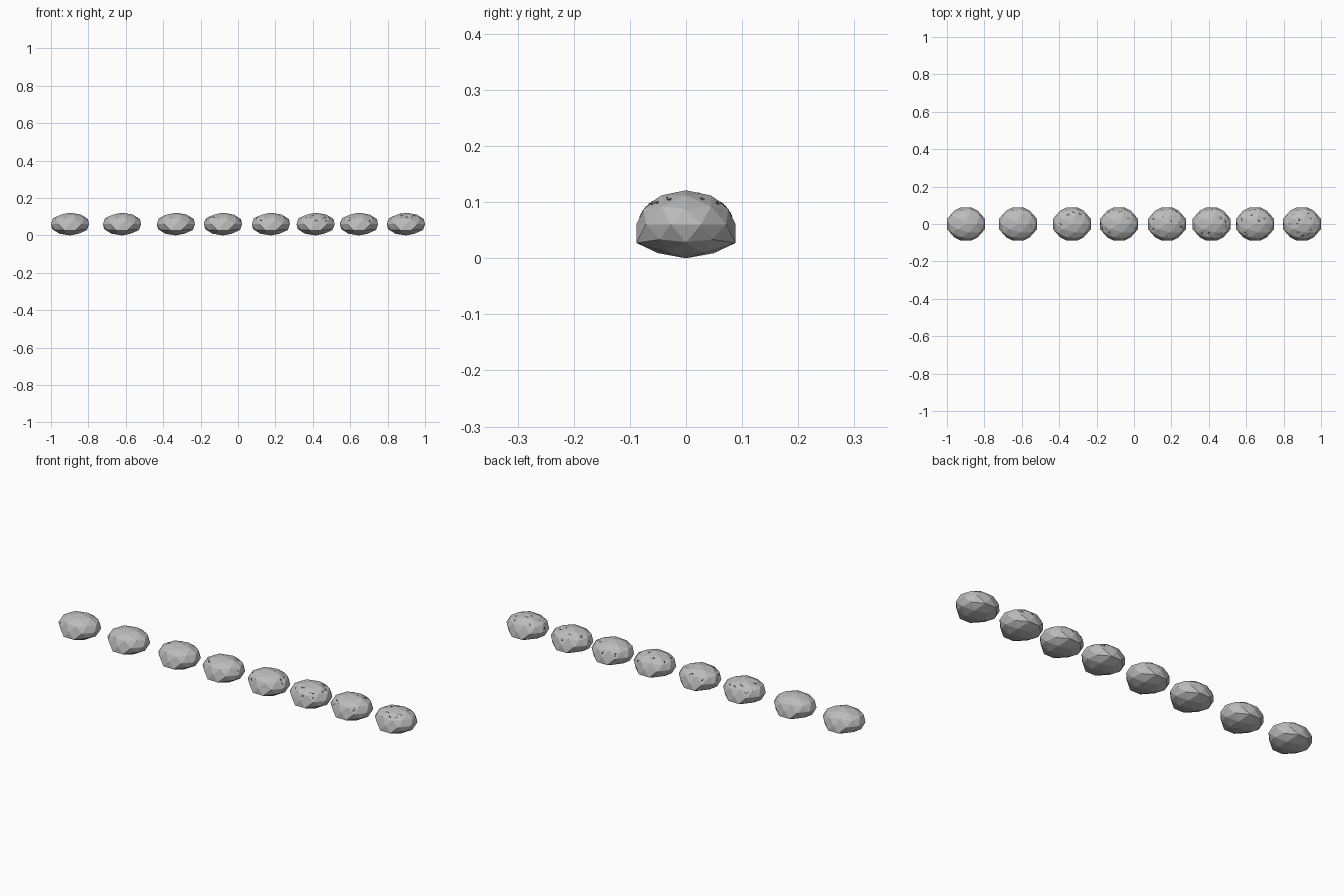
import bpy
import bmesh
import random
from mathutils import Matrix, Vector

cube = bpy.data.objects.get("Cube")
if cube:
    bpy.data.objects.remove(cube, do_unlink=True)


def make_material(name, value):
    mat = bpy.data.materials.new(name)
    mat.use_nodes = True
    colour = (value, value, value, 1)
    mat.diffuse_color = colour
    bsdf = mat.node_tree.nodes["Principled BSDF"]
    bsdf.inputs["Base Color"].default_value = colour
    bsdf.inputs["Roughness"].default_value = 0.9
    return mat


stone = make_material("stone grey", 0.5)
fleck = make_material("dark grey fleck", 0.16)

HALF_X, HALF_Y, HALF_Z = 0.107, 0.0885, 0.0605
CENTRES = [-0.898, -0.62, -0.332, -0.08, 0.176, 0.415, 0.647, 0.898]
CLUSTERS = [0, 0, 5, 8, 9, 10, 10, 11]


def add_object(name, bm, mat, x):
    mesh = bpy.data.meshes.new(name)
    bm.to_mesh(mesh)
    bm.free()
    mesh.materials.append(mat)
    obj = bpy.data.objects.new(name, mesh)
    obj.location.x = x
    bpy.context.collection.objects.link(obj)
    return obj


def rock_shape():
    """Faceted flattened stone with a belly that bulges to front and back."""
    bm = bmesh.new()
    bmesh.ops.create_icosphere(bm, subdivisions=2, radius=1)
    for v in bm.verts:
        x, y, z = v.co
        if -0.6 < z < -0.3 and abs(y) > 0.7:
            y = 1 if y > 0 else -1
            z = -0.55
        elif -0.9 < z < -0.7:
            y *= 1.12
        v.co = (x * HALF_X, y * HALF_Y, (z + 1) * HALF_Z)
    bmesh.ops.recalc_face_normals(bm, faces=bm.faces[:])
    return bm


def fleck_shape(rock, clusters, rng):
    """Clusters of tiny flattened grains lying on the upper facets."""
    bm = bmesh.new()
    rock.normal_update()
    facets = [f for f in rock.faces if f.normal.z > 0.3]
    for facet in rng.sample(facets, clusters):
        a, b, c = (v.co for v in facet.verts)
        for _ in range(5):
            w = [rng.uniform(0.3, 1) for _ in range(3)]
            spot = (a * w[0] + b * w[1] + c * w[2]) / sum(w)
            turn = Vector((0, 0, 1)).rotation_difference(facet.normal)
            size = rng.uniform(0.002, 0.0035)
            place = (Matrix.Translation(spot) @ turn.to_matrix().to_4x4()
                     @ Matrix.Diagonal((size, size, 0.0015, 1)))
            bmesh.ops.create_icosphere(bm, subdivisions=1, radius=1, matrix=place)
    return bm


# Row of stones, increasingly flecked towards the model's left
rng = random.Random(4)
for number, (x, clusters) in enumerate(zip(CENTRES, CLUSTERS), 1):
    rock = rock_shape()
    if clusters:
        add_object(f"stone_flecks_{number}", fleck_shape(rock, clusters, rng), fleck, x)
    add_object(f"stone_{number}", rock, stone, x)
